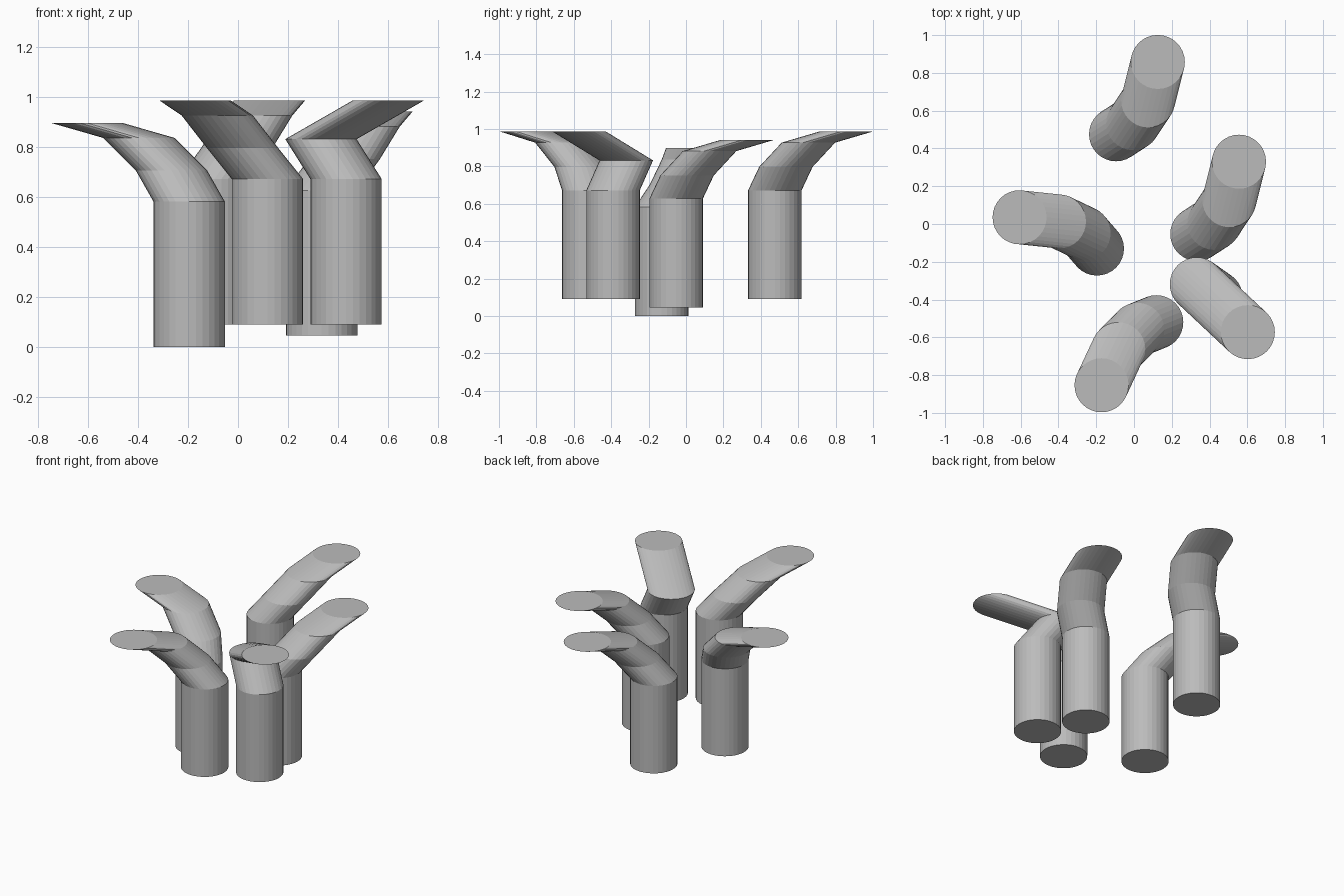
import bpy, bmesh
from math import cos, sin, tau, radians

cube = bpy.data.objects.get("Cube")
if cube:
    bpy.data.objects.remove(cube)

RADIUS, SIDES, TRUNK = 0.143, 32, 0.582

grey = bpy.data.materials.new("plain grey")
grey.use_nodes = True
colour = (0.5, 0.5, 0.5, 1)
grey.diffuse_color = colour
grey.node_tree.nodes["Principled BSDF"].inputs["Base Color"].default_value = colour

# Bend of a stalk: (distance from trunk axis, angle off heading, rise above trunk)
CURVED = [(0.108, -27, 0.125), (0.247, -13.5, 0.255), (0.442, 0, 0.315)]
KINKED = [(0.123, -168, 0.16), (0.249, 0, 0.315)]


def stalk(name, x, y, z, heading, bend):
    """Upright round trunk continued by level rings that lean outwards."""
    centres = [(x, y, z), (x, y, z + TRUNK)]
    for reach, turn, rise in bend:
        a = radians(heading + turn)
        centres.append((x + reach * cos(a), y + reach * sin(a), z + TRUNK + rise))
    bm = bmesh.new()
    rings = [[bm.verts.new((cx + RADIUS * cos(tau * i / SIDES),
                            cy + RADIUS * sin(tau * i / SIDES), cz))
              for i in range(SIDES)] for cx, cy, cz in centres]
    for low, high in zip(rings, rings[1:]):
        for i in range(SIDES):
            j = (i + 1) % SIDES
            bm.faces.new((low[i], low[j], high[j], high[i]))
    bm.faces.new(rings[0][::-1])
    bm.faces.new(rings[-1])
    mesh = bpy.data.meshes.new(name)
    bm.to_mesh(mesh)
    bm.free()
    mesh.materials.append(grey)
    bpy.context.collection.objects.link(bpy.data.objects.new(name, mesh))


stalk("right_stalk", -0.196, -0.13, 0, 158, CURVED)
stalk("front_stalk", 0.118, -0.52, 0.09, 229, CURVED)
stalk("left_stalk", 0.335, -0.053, 0.045, 60, CURVED)
stalk("back_stalk", -0.095, 0.475, 0.09, 60, CURVED)
stalk("kinked_front_stalk", 0.433, -0.39, 0.09, -47.1, KINKED)
